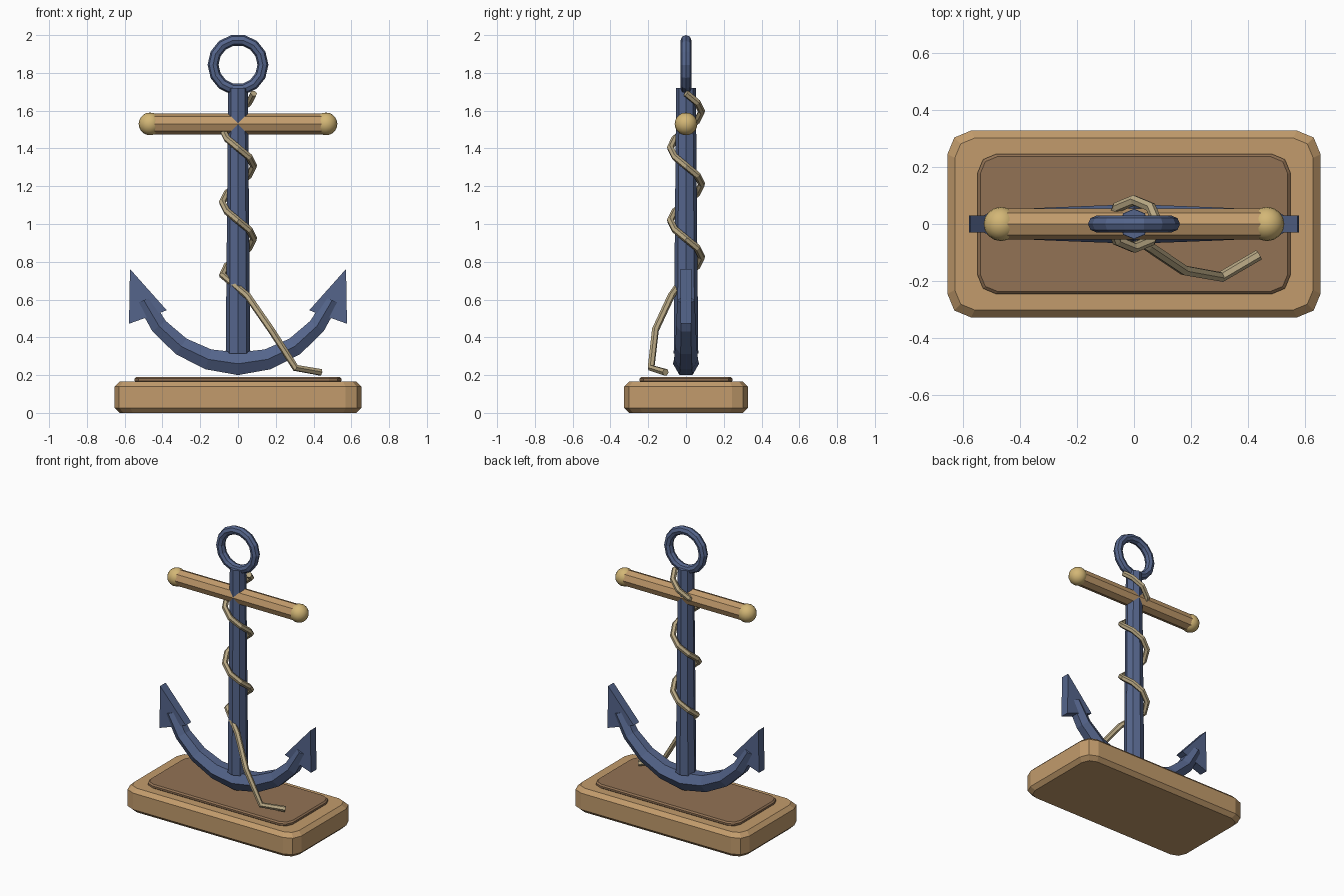
import bpy
import bmesh
from math import sin, cos, pi, radians
from mathutils import Vector

cube = bpy.data.objects.get("Cube")
if cube:
    bpy.data.objects.remove(cube, do_unlink=True)


def material(name, rgb):
    m = bpy.data.materials.new(name)
    m.use_nodes = True
    color = (*rgb, 1)
    m.diffuse_color = color
    bsdf = m.node_tree.nodes["Principled BSDF"]
    bsdf.inputs["Base Color"].default_value = color
    bsdf.inputs["Roughness"].default_value = 0.7
    return m


iron = material("blue iron", (0.09, 0.13, 0.26))
wood = material("light wood", (0.54, 0.33, 0.15))
dark_wood = material("dark wood", (0.29, 0.17, 0.09))
brass = material("pale brass", (0.65, 0.47, 0.18))
hemp = material("rope hemp", (0.48, 0.39, 0.23))


def finish(bm, name, mat):
    bmesh.ops.recalc_face_normals(bm, faces=bm.faces[:])
    mesh = bpy.data.meshes.new(name)
    bm.to_mesh(mesh)
    bm.free()
    mesh.materials.append(mat)
    ob = bpy.data.objects.new(name, mesh)
    bpy.context.scene.collection.objects.link(ob)
    return ob


def loft(name, rings, mat, closed=False):
    """Skin a row of equal point rings; cap the ends unless closed."""
    bm = bmesh.new()
    rows = [[bm.verts.new(p) for p in ring] for ring in rings]
    pairs = list(zip(rows, rows[1:]))
    if closed:
        pairs.append((rows[-1], rows[0]))
    else:
        bm.faces.new(rows[0])
        bm.faces.new(rows[-1])
    n = len(rows[0])
    for a, b in pairs:
        for i in range(n):
            j = (i + 1) % n
            bm.faces.new((a[i], a[j], b[j], b[i]))
    return finish(bm, name, mat)


def ring(center, u, v, r, sides):
    c, u, v = Vector(center), Vector(u), Vector(v)
    return [c + r * (cos(2 * pi * i / sides) * u + sin(2 * pi * i / sides) * v)
            for i in range(sides)]


X, Y, Z = Vector((1, 0, 0)), Vector((0, 1, 0)), Vector((0, 0, 1))


def rounded_rect(hx, hy, r, z):
    """Rectangle outline with two-step rounded corners."""
    pts = []
    corners = ((1, 1), (-1, 1), (-1, -1), (1, -1))
    for k, (sx, sy) in enumerate(corners):
        for step in range(3):
            a = radians(90 * k + 45 * step)
            pts.append((sx * (hx - r) + r * cos(a), sy * (hy - r) + r * sin(a), z))
    return pts


def slab(name, hx, hy, r, z0, z1, bevel, mat):
    levels = ((z0, bevel), (z0 + bevel, 0), (z1 - bevel, 0), (z1, bevel))
    loft(name, [rounded_rect(hx - d, hy - d, r - d * 0.5, z) for z, d in levels], mat)


# Stand
slab("base", 0.653, 0.327, 0.083, 0, 0.165, 0.026, wood)
slab("base_panel", 0.547, 0.245, 0.065, 0.16, 0.19, 0.009, dark_wood)

# Tapered shank
loft("shank", [ring((0, 0, z), X, Y, r, 8) for z, r in ((0.315, 0.065), (1.72, 0.052))], iron)

# Crossbar with a ball at each end
BAR_Z = 1.53
loft("crossbar", [ring((x, 0, BAR_Z), Y, Z, 0.055, 8) for x in (-0.47, 0.47)], wood)
for side, label in ((1, "left"), (-1, "right")):
    bm = bmesh.new()
    bmesh.ops.create_uvsphere(bm, u_segments=16, v_segments=10, radius=0.06)
    bmesh.ops.translate(bm, verts=bm.verts[:], vec=(side * 0.466, 0, BAR_Z))
    for f in bm.faces:
        f.smooth = True
    finish(bm, label + "_crossbar_ball", brass)

# Top ring
hoop = []
for i in range(14):
    a = 2 * pi * i / 14
    out = Vector((cos(a), 0, sin(a)))
    hoop.append(ring(out * 0.132 + Z * 1.843, out, Y, 0.029, 8))
loft("top_ring", hoop, iron, closed=True)

# Curved arms, thinner toward the tips
ARC_R, ARC_Z, STEPS = 0.538, 0.798, 4
arc = []
for i in range(-STEPS, STEPS + 1):
    a = radians(68) * i / STEPS
    out = Vector((sin(a), 0, -cos(a)))
    arc.append(ring(out * ARC_R + Z * ARC_Z, Y, out, 0.069 - 0.023 * abs(i) / STEPS, 6))
loft("arms", arc, iron)

# Pointed flukes
fluke = ((0.572, 0.762), (0.577, 0.472), (0.377, 0.543))
for side, label in ((1, "left"), (-1, "right")):
    loft(label + "_fluke", [[(side * x, y, z) for x, z in fluke] for y in (-0.03, 0.03)], iron)

# Rope: a helix down the shank, then a loose tail onto the stand
path = []
for i in range(21):
    a = 2 * pi * i / 8
    path.append((0.083 * cos(a), 0.083 * sin(a), 1.692 - 0.385 * i / 8))
path += [(0.05, -0.078, 0.62), (0.175, -0.162, 0.44), (0.305, -0.185, 0.238), (0.437, -0.108, 0.215)]
curve = bpy.data.curves.new("rope", "CURVE")
curve.dimensions = "3D"
curve.bevel_depth = 0.019
curve.bevel_resolution = 1
curve.use_fill_caps = True
spline = curve.splines.new("POLY")
spline.points.add(len(path) - 1)
for point, co in zip(spline.points, path):
    point.co = (*co, 1)
spline.use_smooth = False
curve.materials.append(hemp)
bpy.context.scene.collection.objects.link(bpy.data.objects.new("rope", curve))
